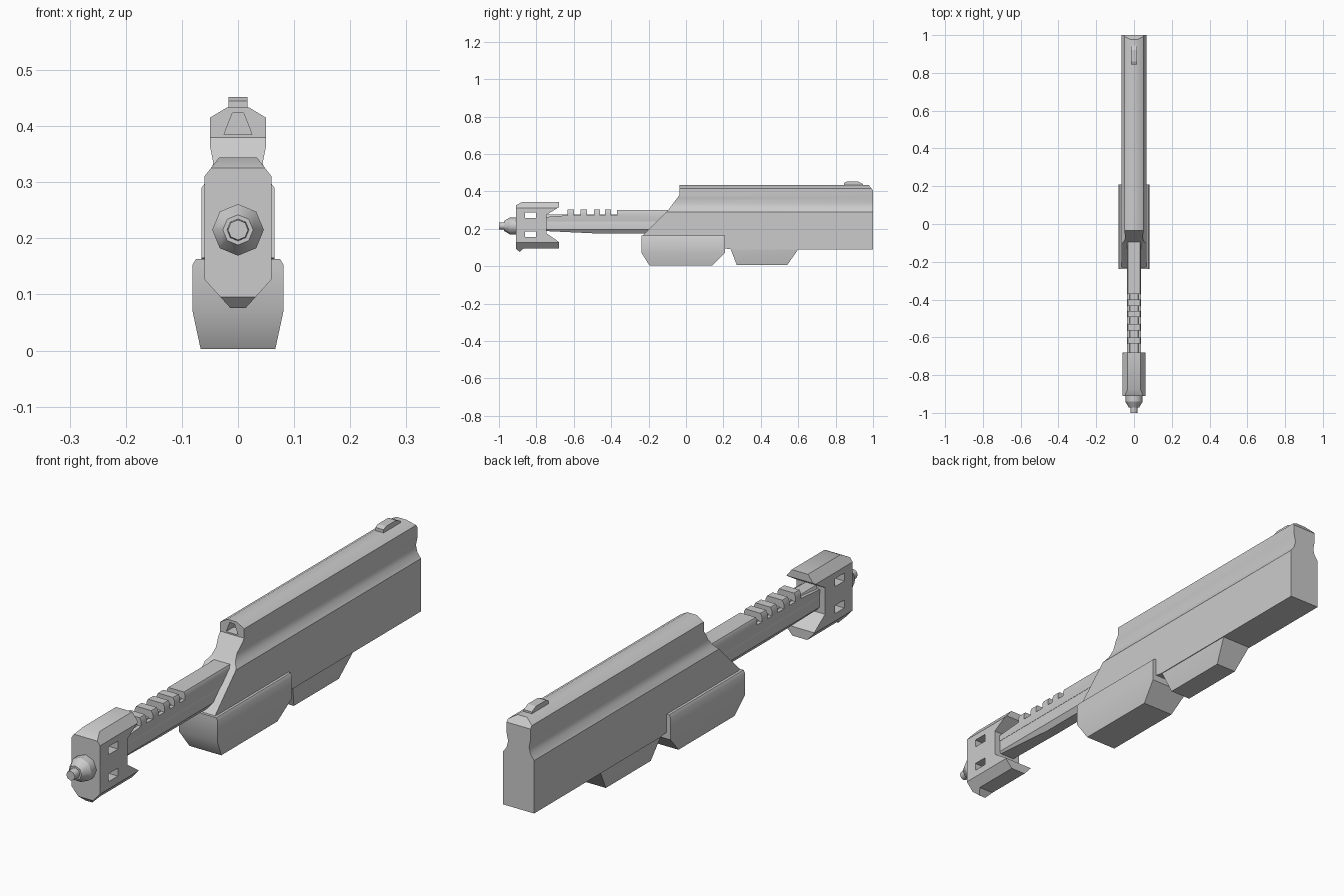
import bpy, bmesh, math

if "Cube" in bpy.data.objects:
    bpy.data.objects.remove(bpy.data.objects["Cube"])


def prism(name, pts, axis, a, b):
    """Extrude a profile: axis X takes (y, z) points, axis Y takes (x, z) points."""
    bm = bmesh.new()

    def ring(t):
        return [bm.verts.new((t, u, v) if axis == 'X' else (u, t, v)) for u, v in pts]
    r0, r1 = ring(a), ring(b)
    n = len(pts)
    bm.faces.new(r0)
    bm.faces.new(r1[::-1])
    for i in range(n):
        bm.faces.new((r0[i], r1[i], r1[(i + 1) % n], r0[(i + 1) % n]))
    bmesh.ops.recalc_face_normals(bm, faces=bm.faces)
    me = bpy.data.meshes.new(name)
    bm.to_mesh(me)
    bm.free()
    ob = bpy.data.objects.new(name, me)
    bpy.context.collection.objects.link(ob)
    return ob


def boolean(ob, tool, op):
    """Apply a boolean and discard the helper."""
    m = ob.modifiers.new("cut", 'BOOLEAN')
    m.object, m.operation, m.solver = tool, op, 'EXACT'
    bpy.context.view_layer.objects.active = ob
    bpy.ops.object.modifier_apply(modifier=m.name)
    bpy.data.objects.remove(tool)


def smooth(ob, angle=35):
    bpy.ops.object.select_all(action='DESELECT')
    ob.select_set(True)
    bpy.context.view_layer.objects.active = ob
    bpy.ops.object.shade_smooth_by_angle(angle=math.radians(angle))


def mirror(half):
    return half + [(-x, z) for x, z in reversed(half)]


def rect(u0, u1, v0, v1):
    return [(u0, v0), (u1, v0), (u1, v1), (u0, v1)]


def shaped(name, side, half):
    """Solid with a given side outline (y, z) and mirrored cross-section (x, z)."""
    ob = prism(name, mirror(half), 'Y', -1.5, 1.5)
    boolean(ob, prism("helper", side, 'X', -0.3, 0.3), 'INTERSECT')
    return ob


# Receiver: wide lower slab, necked upper cover, raked front
receiver = shaped("receiver",
                  [(-0.23, 0.165), (0.24, 0.09), (1, 0.09), (1, 0.405), (0.975, 0.436),
                   (-0.035, 0.436), (-0.035, 0.38), (-0.095, 0.30)],
                  [(0.065, 0.05), (0.065, 0.29), (0.05, 0.31), (0.044, 0.335),
                   (0.05, 0.365), (0.05, 0.415), (0.02, 0.433)])
# Pocket in the front of the cover
boolean(receiver, prism("helper", mirror([(0.025, 0.385), (0.01, 0.423)]), 'Y', -0.1, 0.01),
        'DIFFERENCE')
smooth(receiver)

# Magazine housing tapering below the receiver
smooth(shaped("magazine_housing",
              [(0.208, 0.17), (0.272, 0.005), (0.54, 0.005), (0.60, 0.09), (0.60, 0.17)],
              [(0.042, 0), (0.0645, 0.10), (0.0645, 0.2)]))

# Fore grip
smooth(shaped("fore_grip",
              [(-0.237, 0.163), (0.208, 0.163), (0.208, 0.07), (0.14, 0.003),
               (-0.195, 0.003), (-0.237, 0.07)],
              [(0.066, 0), (0.081, 0.07), (0.081, 0.153), (0.072, 0.168)]))

# Barrel
smooth(shaped("barrel",
              [(-0.80, 0.19), (-0.48, 0.175), (-0.1, 0.175), (-0.1, 0.275), (-0.80, 0.275)],
              [(0.018, 0.17), (0.036, 0.195), (0.036, 0.245), (0.022, 0.275)]))

# Toothed rail on the barrel
outline = [(-0.06, 0.24), (-0.06, 0.30), (-0.37, 0.30), (-0.37, 0.272)]
for y in (-0.40, -0.46, -0.53, -0.60):
    outline += [(y, 0.272), (y, 0.303), (y - 0.033, 0.303), (y - 0.033, 0.272)]
outline += [(-0.76, 0.262), (-0.76, 0.24)]
smooth(shaped("barrel_rail", outline,
              [(0.036, 0.23), (0.038, 0.25), (0.038, 0.29), (0.028, 0.31)]))

# Muzzle block with swallow-tail rear
muzzle = shaped("muzzle_block",
                [(-0.91, 0.095), (-0.89, 0.076), (-0.868, 0.095), (-0.68, 0.095),
                 (-0.68, 0.13), (-0.745, 0.175), (-0.745, 0.275), (-0.68, 0.315),
                 (-0.68, 0.344), (-0.875, 0.344), (-0.91, 0.325)],
                [(0.012, 0.074), (0.06, 0.127), (0.06, 0.31), (0.033, 0.345)])
for z in (0.155, 0.257):
    boolean(muzzle, prism("helper", rect(-0.86, -0.803, z, z + 0.03), 'X', -0.2, 0.2),
            'DIFFERENCE')
smooth(muzzle)

# Octagonal nozzle: stepped cones along -y
for name, y0, y1, r0, r1 in (("nozzle_collar", -0.90, -0.94, 0.046, 0.046),
                             ("nozzle_cone", -0.94, -0.972, 0.046, 0.027),
                             ("nozzle_tip", -0.965, -1.0, 0.02, 0.018)):
    bpy.ops.mesh.primitive_cone_add(vertices=8, radius1=r0, radius2=r1, depth=y0 - y1,
                                    location=(0, (y0 + y1) / 2, 0.215),
                                    rotation=(math.pi / 2, 0, 0))
    bpy.context.object.name = name
    smooth(bpy.context.object, 50)

# Rear sight
prism("rear_sight", [(0.845, 0.425), (0.845, 0.445), (0.86, 0.452), (0.92, 0.452),
                     (0.945, 0.44), (0.945, 0.425)], 'X', -0.017, 0.017)
